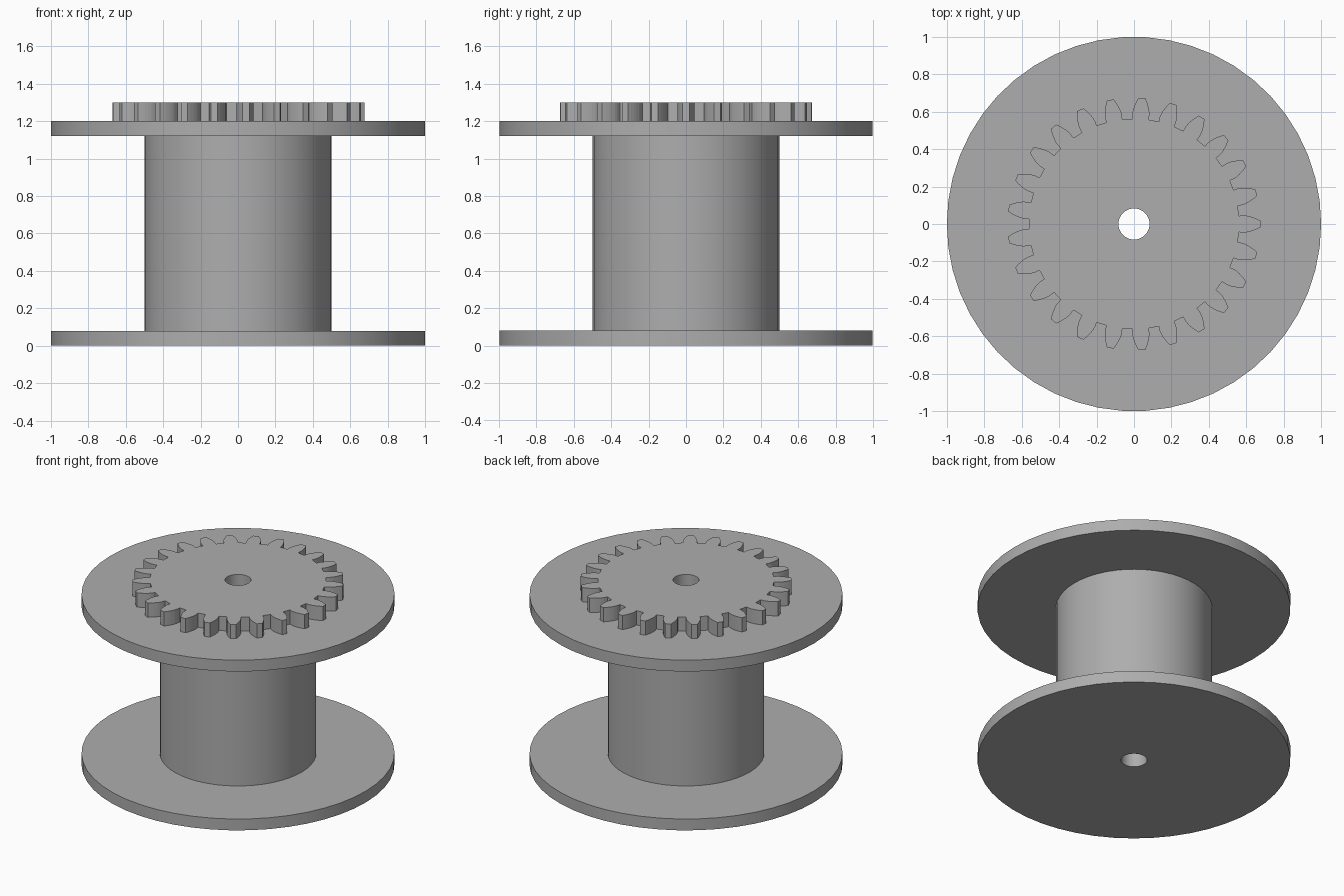
import bpy, bmesh, math

if "Cube" in bpy.data.objects:
    bpy.data.objects.remove(bpy.data.objects["Cube"])

SEG = 50          # sides of the round parts
BORE = 0.083      # radius of the axle hole

grey = bpy.data.materials.new("grey plastic")
grey.diffuse_color = (0.42, 0.42, 0.42, 1)
grey.use_nodes = True
grey.node_tree.nodes["Principled BSDF"].inputs["Base Color"].default_value = grey.diffuse_color


def circle(radius, n=SEG):
    return [(radius * math.cos(2 * math.pi * i / n),
             radius * math.sin(2 * math.pi * i / n)) for i in range(n)]


def finish(name, bm):
    bmesh.ops.recalc_face_normals(bm, faces=bm.faces)
    mesh = bpy.data.meshes.new(name)
    bm.to_mesh(mesh)
    bm.free()
    mesh.materials.append(grey)
    obj = bpy.data.objects.new(name, mesh)
    bpy.context.collection.objects.link(obj)
    return obj


def smooth(obj):
    bpy.ops.object.select_all(action='DESELECT')
    obj.select_set(True)
    bpy.context.view_layer.objects.active = obj
    bpy.ops.object.shade_smooth_by_angle(angle=math.radians(20))


def spool_body():
    # Lathed section: two flanges, drum and through bore in one closed skin
    section = [(BORE, 0), (1, 0), (1, 0.08), (0.5, 0.08), (0.5, 1.12),
               (1, 1.12), (1, 1.2), (BORE, 1.2)]
    bm = bmesh.new()
    rings = [[bm.verts.new((x, y, z)) for x, y in circle(r)] for r, z in section]
    for a, b in zip(rings, rings[1:] + rings[:1]):
        for i in range(SEG):
            j = (i + 1) % SEG
            bm.faces.new((a[i], a[j], b[j], b[i]))
    return finish("spool_body", bm)


def gear_outline(teeth=25, module=0.05, pressure=math.radians(20)):
    pitch = teeth * module / 2
    base, tip, root = pitch * math.cos(pressure), pitch + module, pitch - 1.25 * module
    inv = lambda a: math.tan(a) - a
    # Right flank from root to tip as (radius, half angle)
    flank = [(root, math.pi / teeth / 2 + inv(pressure))]
    for k in range(6):
        r = base + (tip - base) * k / 5
        flank.append((r, math.pi / teeth / 2 + inv(pressure) - inv(math.acos(min(1, base / r)))))
    tooth = [(r, -a) for r, a in flank] + [(r, a) for r, a in reversed(flank)]
    return [(r * math.cos(a + t * 2 * math.pi / teeth), r * math.sin(a + t * 2 * math.pi / teeth))
            for t in range(teeth) for r, a in tooth]


def gear(z0=1.2, z1=1.3):
    # Involute gear plate with the same bore
    bm = bmesh.new()
    edges = []
    for loop in (gear_outline(), circle(BORE)):
        vs = [bm.verts.new((x, y, z0)) for x, y in loop]
        edges += [bm.edges.new((vs[i - 1], vs[i])) for i in range(len(vs))]
    bmesh.ops.triangle_fill(bm, use_beauty=True, use_dissolve=False, edges=edges)
    top = bmesh.ops.extrude_face_region(bm, geom=bm.faces[:])["geom"]
    bmesh.ops.translate(bm, vec=(0, 0, z1 - z0),
                        verts=[g for g in top if isinstance(g, bmesh.types.BMVert)])
    return finish("drive_gear", bm)


smooth(spool_body())
gear()
